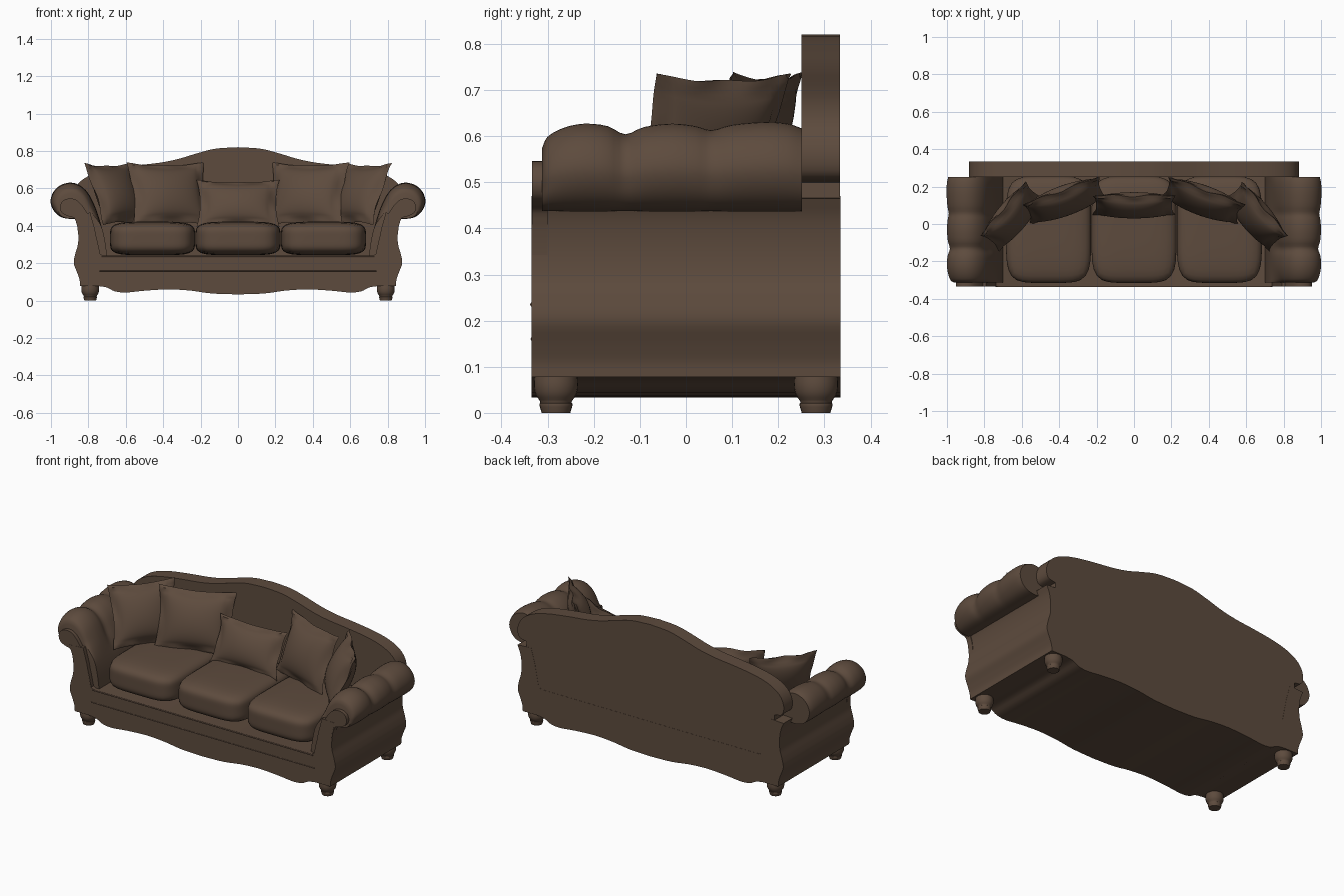
import bpy, bmesh, math
from mathutils import Vector

if "Cube" in bpy.data.objects:
    bpy.data.objects.remove(bpy.data.objects["Cube"])

fabric = bpy.data.materials.new("brown upholstery")
fabric.diffuse_color = (0.11, 0.07, 0.047, 1)
fabric.use_nodes = True
fabric.node_tree.nodes["Principled BSDF"].inputs["Base Color"].default_value = fabric.diffuse_color


def finish(name, bm, angle=35):
    bmesh.ops.remove_doubles(bm, verts=bm.verts, dist=0.0002)
    bmesh.ops.recalc_face_normals(bm, faces=bm.faces)
    me = bpy.data.meshes.new(name)
    bm.to_mesh(me)
    bm.free()
    ob = bpy.data.objects.new(name, me)
    bpy.context.collection.objects.link(ob)
    me.materials.append(fabric)
    bpy.ops.object.select_all(action='DESELECT')
    ob.select_set(True)
    bpy.context.view_layer.objects.active = ob
    bpy.ops.object.shade_smooth_by_angle(angle=math.radians(angle))
    return ob


def smooth(pts, n=4):
    """Catmull-Rom curve through an open row of 2D points."""
    p = [Vector(q) for q in pts]
    p = [2 * p[0] - p[1]] + p + [2 * p[-1] - p[-2]]
    out = []
    for a, b, c, d in zip(p, p[1:], p[2:], p[3:]):
        for k in range(n):
            t = k / n
            out.append(0.5 * (2 * b + (c - a) * t + (2 * a - 5 * b + 4 * c - d) * t * t
                              + (3 * b - a - 3 * c + d) * t ** 3))
    return out + [p[-2]]


def loft(name, rings):
    """Skin between closed rings of 3D points, with end caps."""
    bm = bmesh.new()
    vs = [[bm.verts.new(p) for p in r] for r in rings]
    n = len(vs[0])
    for a, b in zip(vs, vs[1:]):
        for i in range(n):
            bm.faces.new((a[i], a[(i + 1) % n], b[(i + 1) % n], b[i]))
    bm.faces.new(vs[0])
    bm.faces.new(vs[-1])
    return finish(name, bm)


def prism(name, pts, y0, y1, side=1):
    return loft(name, [[(side * p[0], y, p[1]) for p in pts] for y in (y0, y1)])


def both(half):
    """Mirror a half outline that starts and ends on or near x = 0."""
    return [tuple(p) for p in half] + [(-p[0], p[1]) for p in reversed(half) if p[0] > 1e-6]


# Body: scalloped apron, curved sides, seat deck
apron = smooth([(0, .033), (.14, .038), (.25, .053), (.37, .06), (.5, .053), (.6, .043),
                (.66, .05), (.7, .07), (.75, .078)], 3)
flank = smooth([(.845, .078), (.847, .11), (.86, .15), (.878, .2), (.87, .25), (.856, .3),
                (.853, .36), (.862, .42), (.88, .465)])
inner = [(.79, .47), (.765, .38), (.74, .25), (.72, .24), (0, .24)]
outline = apron + flank + [Vector(p) for p in inner]
prism("sofa_body", both(outline), -.335, .335)

# Camel-shaped back panel
back = smooth([(0, .82), (.12, .812), (.22, .787), (.32, .757), (.42, .737), (.55, .722),
               (.68, .703), (.78, .675), (.85, .63), (.88, .57), (.87, .515), (.82, .5)])
prism("back_panel", both(back + [Vector((.82, .2)), Vector((0, .2))]), .25, .334)

# Rolled arms with gathered lobes, and flat scroll facings
roll = smooth([(.85, .44), (.9, .437), (.95, .449), (.985, .483), (1.0, .53), (.985, .578),
               (.95, .612), (.9, .627), (.85, .615), (.805, .575), (.77, .51), (.74, .43),
               (.715, .34), (.70, .24)])
roll += [Vector((.8, .24)), Vector((.83, .35))]
lobes = smooth([(-.312, .70), (-.3, .84), (-.265, .95), (-.22, 1), (-.17, .97), (-.132, .87),
                (-.09, .96), (-.03, 1), (.02, .97), (.055, .92), (.1, .985), (.17, 1.02),
                (.22, 1.0), (.252, .94)], 3)
scroll = smooth([(.86, .40), (.875, .44), (.905, .45), (.94, .468), (.952, .5), (.937, .533),
                 (.9, .546), (.86, .535), (.82, .49), (.785, .42), (.757, .34), (.735, .24)])
scroll += [Vector((.735, .2)), Vector((.855, .2)), Vector((.85, .32))]


def arm_ring(side, y, s):
    ring = []
    for p in roll:
        w = min(1, max(0, (p[1] - .4) / .1))
        f = 1 + (s - 1) * w
        ring.append((side * (.88 + (p[0] - .88) * f), y, .45 + (p[1] - .45) * f))
    return ring


for side, label in ((-1, "left"), (1, "right")):
    loft(label + "_rolled_arm", [arm_ring(side, y, s) for y, s in lobes])
    prism(label + "_arm_facing", scroll, -.334, -.3, side)


# Trim beads along the front rail
def bead(name, z, half, r):
    ring = [(math.cos(k * math.pi / 4) * r - .333, math.sin(k * math.pi / 4) * r + z) for k in range(8)]
    return loft(name, [[(x, y, zz) for y, zz in ring] for x in (-half, half)])


bead("lower_rail_bead", .16, .74, .004)
bead("upper_rail_bead", .235, .73, .005)


# Seat cushions: softened boxes
def cushion(name, loc, size, n=5):
    bm = bmesh.new()
    bmesh.ops.create_cube(bm, size=2)
    bmesh.ops.subdivide_edges(bm, edges=bm.edges[:], cuts=13, use_grid_fill=True)
    for v in bm.verts:
        c = v.co
        x, y, z = (math.tan(q * math.pi / 4) for q in c)
        m = max(abs(x), abs(y), abs(z))
        k = m / (abs(x) ** n + abs(y) ** n + abs(z) ** n) ** (1 / n)
        x, y, z = x * k, y * k, z * k
        crown = 1 - .1 * (x * x + y * y) / 2 if z > 0 else 1
        v.co = Vector((x * size[0], y * size[1], z * size[2] * crown)) + Vector(loc)
    return finish(name, bm, 50)


for i, label in ((-1, "left"), (0, "middle"), (1, "right")):
    cushion(label + "_seat_cushion", (i * .457, -.03, .333), (.227, .285, .09))


# Throw pillows: puffed core inside a thin flange, pinched sides
def pillow(name, loc, w, h, thick, tilt, yaw, n=26):
    bm = bmesh.new()
    for s in (-1, 1):
        g = {}
        for i in range(n + 1):
            for j in range(n + 1):
                u, v = 2 * i / n - 1, 2 * j / n - 1
                a, b = min(1, abs(u) / .87), min(1, abs(v) / .87)
                puff = thick * ((1 - a * a) * (1 - b * b)) ** .5
                edge = max(abs(u), abs(v))
                rim = 0 if edge > .999 else .009 if edge > .88 else .004
                wave = .006 * math.sin(7 * u + 5 * v) * (edge > .88)
                g[i, j] = bm.verts.new((u * w * (1 - .09 * (1 - v * v)),
                                        s * (puff + rim) + wave,
                                        v * h * (1 - .09 * (1 - u * u))))
        for i in range(n):
            for j in range(n):
                bm.faces.new((g[i, j], g[i + 1, j], g[i + 1, j + 1], g[i, j + 1]))
    ob = finish(name, bm, 50)
    ob.location = loc
    ob.rotation_euler = (-math.radians(tilt), 0, math.radians(yaw))
    return ob


for side, label in ((-1, "left"), (1, "right")):
    pillow(label + "_back_pillow", (side * .37, .125, .57), .22, .178, .065, 20, -side * 20)
    pillow(label + "_corner_pillow", (side * .65, .04, .57), .19, .178, .065, 23, -side * 50)
pillow("lumbar_pillow", (0, .1, .52), .222, .135, .055, 24, 0)

# Turned feet
foot = smooth([(.031, 0), (.036, .018), (.034, .024), (.044, .04), (.048, .06), (.046, .085)], 3)
for sx in (-1, 1):
    for sy, label in ((-1, "front"), (1, "back")):
        rings = [[(sx * .79 + r * math.cos(k * math.pi / 12), sy * .282 + r * math.sin(k * math.pi / 12), z)
                  for k in range(24)] for r, z in foot]
        loft(label + ("_left" if sx < 0 else "_right") + "_foot", rings)
